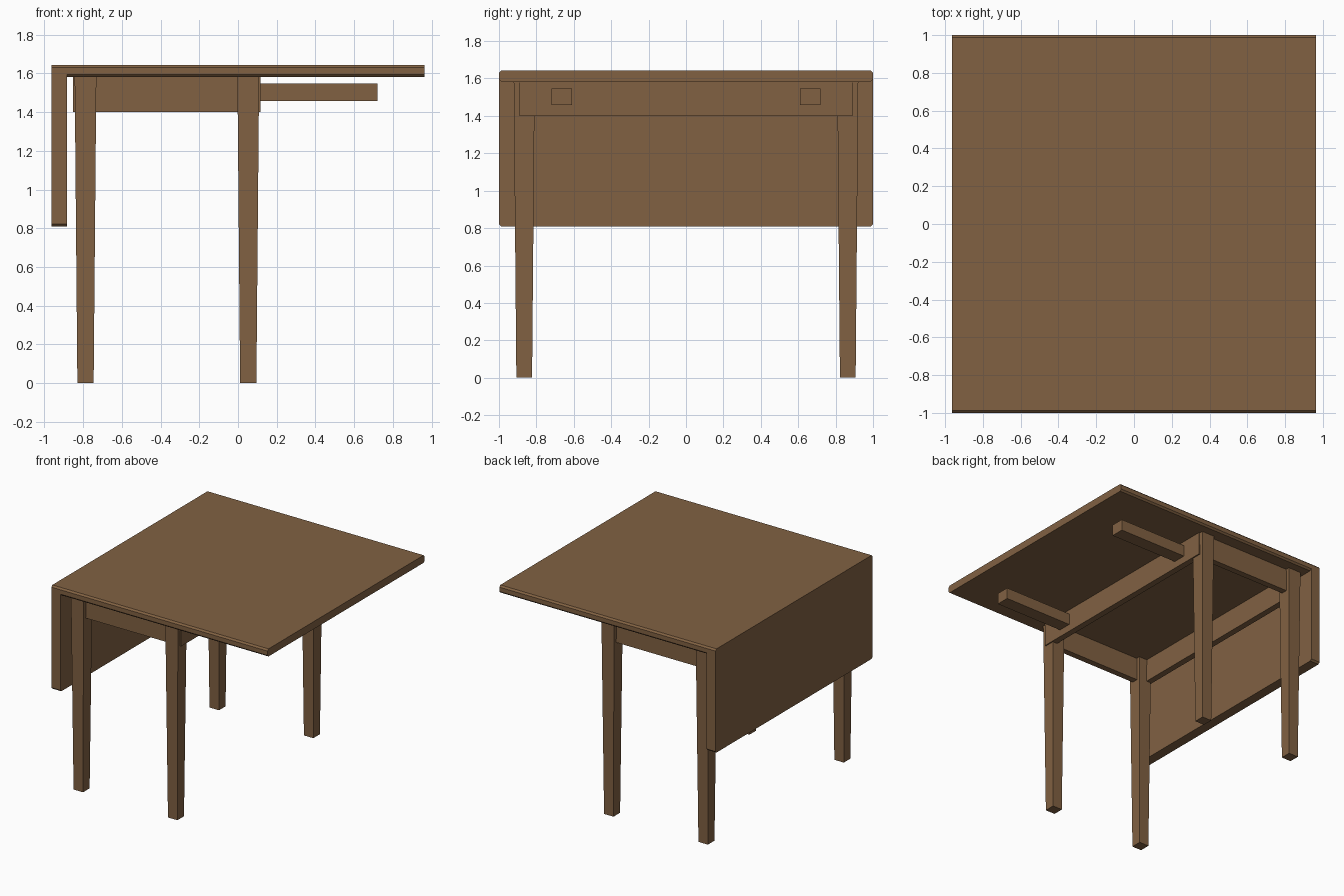
import bpy, bmesh

if "Cube" in bpy.data.objects:
    bpy.data.objects.remove(bpy.data.objects["Cube"])

wood = bpy.data.materials.new("brown_wood")
wood.diffuse_color = (0.22, 0.12, 0.055, 1)
wood.use_nodes = True
wood.node_tree.nodes["Principled BSDF"].inputs["Base Color"].default_value = wood.diffuse_color


def loft(name, loop_a, loop_b):
    """Solid between two matching loops of points."""
    bm = bmesh.new()
    a = [bm.verts.new(p) for p in loop_a]
    b = [bm.verts.new(p) for p in loop_b]
    n = len(a)
    bm.faces.new(a)
    bm.faces.new(b[::-1])
    for i in range(n):
        j = (i + 1) % n
        bm.faces.new((a[i], b[i], b[j], a[j]))
    bmesh.ops.recalc_face_normals(bm, faces=bm.faces)
    me = bpy.data.meshes.new(name)
    bm.to_mesh(me)
    bm.free()
    me.materials.append(wood)
    ob = bpy.data.objects.new(name, me)
    bpy.context.collection.objects.link(ob)
    return ob


def extrude_x(name, profile, x0, x1):
    return loft(name, [(x0, y, z) for y, z in profile], [(x1, y, z) for y, z in profile])


def box(name, x0, x1, y0, y1, z0, z1):
    return extrude_x(name, [(y0, z0), (y1, z0), (y1, z1), (y0, z1)], x0, x1)


def square(cx, cy, h, z):
    return [(cx - h, cy - h, z), (cx + h, cy - h, z), (cx + h, cy + h, z), (cx - h, cy + h, z)]


# table top and hanging leaf as one L shape, edges along x chamfered
C = 0.013
ZT, ZU, ZL = 1.643, 1.582, 0.808
top_profile = [(-1 + C, ZU), (1 - C, ZU), (1, ZU + C), (1, ZT - C),
               (1 - C, ZT), (-1 + C, ZT), (-1, ZT - C), (-1, ZU + C)]
leaf_profile = [(-1 + C, ZL), (1 - C, ZL), (1, ZL + C), (1, ZT - C),
                (1 - C, ZT), (-1 + C, ZT), (-1, ZT - C), (-1, ZL + C)]
extrude_x("table_top", top_profile, -0.883, 0.963)
extrude_x("hanging_leaf", leaf_profile, -0.963, -0.883)

# tapered legs
for xn, x in (("left", -0.788), ("right", 0.053)):
    for yn, y in (("front", -0.865), ("back", 0.865)):
        loft(f"{yn}_{xn}_leg", square(x, y, 0.042, 0), square(x, y, 0.056, ZU))

# apron rails
T = 0.05
X0, X1, Y = -0.853, 0.117, 0.89
box("left_rail", X0, X0 + T, -Y, Y, 1.40, ZU)
box("right_rail", X1 - T, X1, -Y, Y, 1.40, ZU)
for n, s in (("front", -1), ("back", 1)):
    ys = sorted((s * Y, s * (Y - T)))
    box(f"{n}_rail", X0 + T, X1 - T, *ys, 1.40, ZU)
    # pull-out support arms
    ys = sorted((s * 0.61, s * 0.718))
    box(f"{n}_support_arm", X1 - T, 0.72, *ys, 1.457, 1.547)
